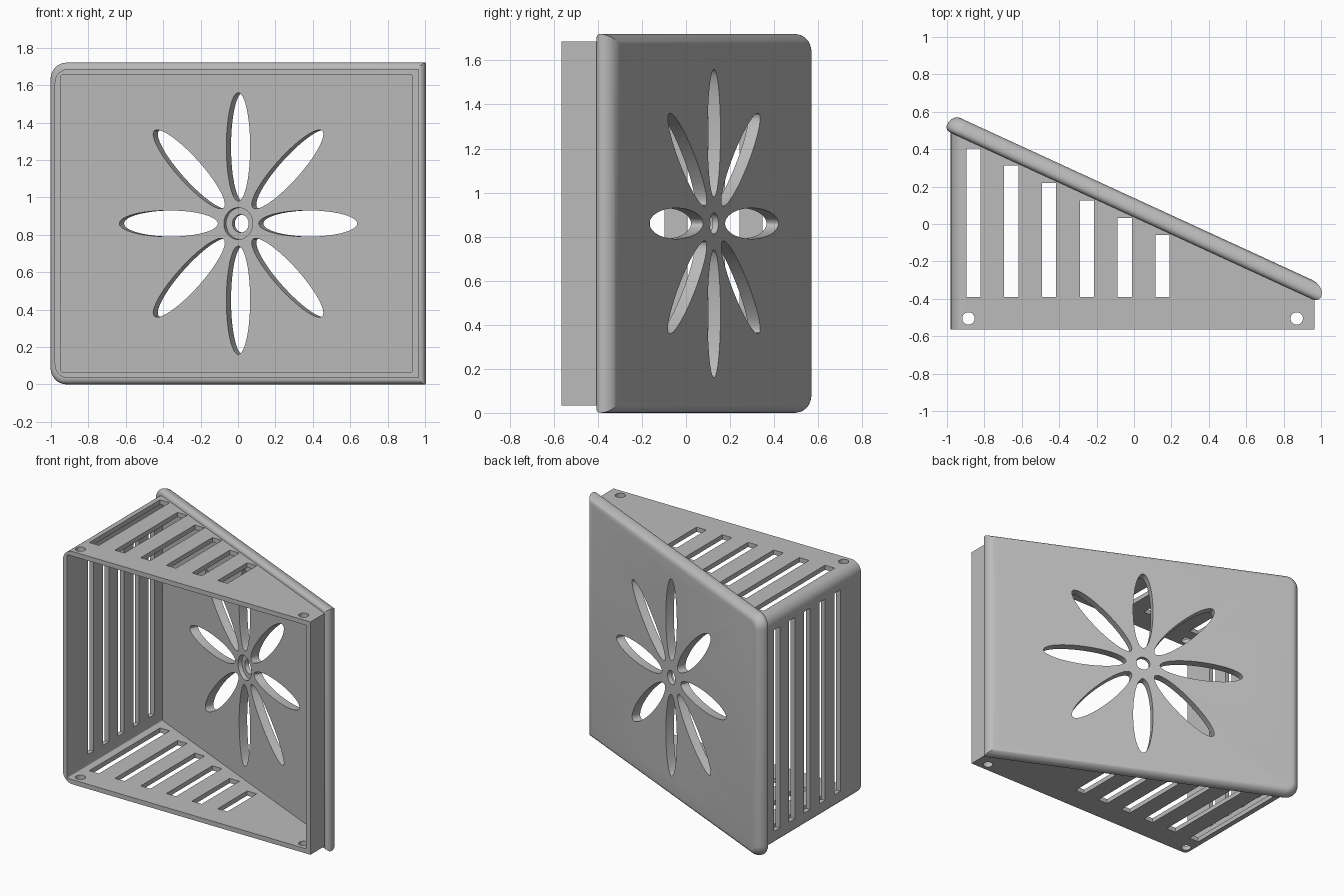
import bpy, bmesh, math
from mathutils import Matrix

cube = bpy.data.objects.get("Cube")
if cube:
    bpy.data.objects.remove(cube)

grey = bpy.data.materials.new("light grey")
grey.use_nodes = True
COLOUR = (0.5, 0.5, 0.5, 1)
grey.diffuse_color = COLOUR
grey.node_tree.nodes["Principled BSDF"].inputs["Base Color"].default_value = COLOUR

MID_Z = 0.86
TILT = math.atan2(0.92, 2.0)
HALF = math.hypot(2.0, 0.92) / 2
WALL = 0.033


def make_object(name, bm):
    bmesh.ops.recalc_face_normals(bm, faces=bm.faces[:])
    mesh = bpy.data.meshes.new(name)
    bm.to_mesh(mesh)
    bm.free()
    mesh.materials.append(grey)
    obj = bpy.data.objects.new(name, mesh)
    bpy.context.collection.objects.link(obj)
    return obj


def outline(left, right, half_z, radius, steps=8):
    """Rectangle in x,z with its two left corners rounded."""
    pts = [(right, -half_z), (right, half_z)]
    for side, start in ((1, 90), (-1, 180)):
        for i in range(steps + 1):
            a = math.radians(start + 90 * i / steps)
            pts.append((left + radius + radius * math.cos(a),
                        side * (half_z - radius) + radius * math.sin(a)))
    return pts


def bridge(bm, a, b):
    for i in range(len(a)):
        j = (i + 1) % len(a)
        bm.faces.new((a[i], a[j], b[j], b[i]))


def add_box(bm, x0, x1, y0, y1, z0, z1):
    place = Matrix.Translation(((x0 + x1) / 2, (y0 + y1) / 2, (z0 + z1) / 2))
    bmesh.ops.create_cube(bm, size=1, matrix=place @ Matrix.Diagonal((x1 - x0, y1 - y0, z1 - z0, 1)))


def add_cylinder(bm, radius, depth, matrix):
    bmesh.ops.create_cone(bm, cap_ends=True, segments=48, radius1=radius,
                          radius2=radius, depth=depth, matrix=matrix)


def cut(obj, bm):
    cutter = make_object("cutter", bm)
    cutter.hide_render = True
    mod = obj.modifiers.new("cut", 'BOOLEAN')
    mod.operation, mod.solver, mod.object = 'DIFFERENCE', 'EXACT', cutter
    activate(obj)
    bpy.ops.object.modifier_apply(modifier=mod.name)
    bpy.data.objects.remove(cutter)


def activate(obj):
    bpy.ops.object.select_all(action='DESELECT')
    obj.select_set(True)
    bpy.context.view_layer.objects.active = obj


# Slanted panel: lofted outlines give the rounded rim, the flared neck and the recess
layers = []
for i in range(9):
    a = math.radians(90 * i / 8)
    layers.append((0.063 * math.cos(a), 0.05 * (1 - math.sin(a)), 1.7))
for i in range(1, 6):
    a = math.radians(90 * i / 5)
    layers.append((-0.03 * math.sin(a), WALL * (1 - math.cos(a)), 1))
layers += [(-0.03, 0.05, 1), (0.003, 0.05, 1)]

bm = bmesh.new()
rings = []
for depth, inset, stretch in layers:
    shape = outline(inset - HALF, HALF - inset * stretch, MID_Z - inset, 0.09 - inset)
    rings.append([bm.verts.new((x, depth, z)) for x, z in shape])
for a, b in zip(rings, rings[1:]):
    bridge(bm, a, b)
bm.faces.new(rings[0])
bm.faces.new(rings[-1])
panel = make_object("slanted_panel", bm)

# Petal openings and centre hole
facing = Matrix.Rotation(math.pi / 2, 4, 'X')
bm = bmesh.new()
for i in range(8):
    spin = Matrix.Rotation(i * math.pi / 4, 4, 'Y')
    add_cylinder(bm, 1, 0.5, spin @ Matrix.Translation((0.41, 0, 0)) @ facing
                 @ Matrix.Diagonal((0.29, 0.07, 1, 1)))
add_cylinder(bm, 0.048, 0.5, facing)
cut(panel, bm)

# Counterbore on the inner side
bm = bmesh.new()
add_cylinder(bm, 0.085, 0.2, Matrix.Translation((0, -0.067, 0)) @ facing)
cut(panel, bm)
panel.location = (0, 0.07, MID_Z)
panel.rotation_euler.z = -TILT

# Wedge-shaped housing, open at the front
FRONT = -0.565
bm = bmesh.new()


def sleeve(left, right, half_z, radius):
    shape = outline(left, right, half_z, radius)
    front = [bm.verts.new((x, FRONT, z + MID_Z)) for x, z in shape]
    back = [bm.verts.new((x, 0.071 - 0.46 * x, z + MID_Z)) for x, z in shape]
    bridge(bm, front, back)
    return front, back


outer = sleeve(-0.98, 0.965, MID_Z - WALL, 0.075)
inner = sleeve(-0.947, 0.93, MID_Z - 2 * WALL, 0.006)
for a, b in zip(outer, inner):
    bridge(bm, a, b)
housing = make_object("wedge_housing", bm)

# Vent slots and screw holes through top and bottom, upright slots through the tall side
bm = bmesh.new()
for i in range(6):
    x = -0.858 + 0.202 * i
    add_box(bm, x - 0.038, x + 0.038, -0.39, 0.405 - 0.093 * i, -0.2, 2)
for x in (-0.885, 0.87):
    add_cylinder(bm, 0.033, 3, Matrix.Translation((x, -0.505, MID_Z)))
cut(housing, bm)

bm = bmesh.new()
for i in range(5):
    y = -0.3 + 0.17 * i
    add_box(bm, -1.1, -0.92, y - 0.033, y + 0.033, 0.145, 1.575)
cut(housing, bm)

for obj in (panel, housing):
    activate(obj)
    bpy.ops.object.shade_smooth_by_angle(angle=math.radians(30))
